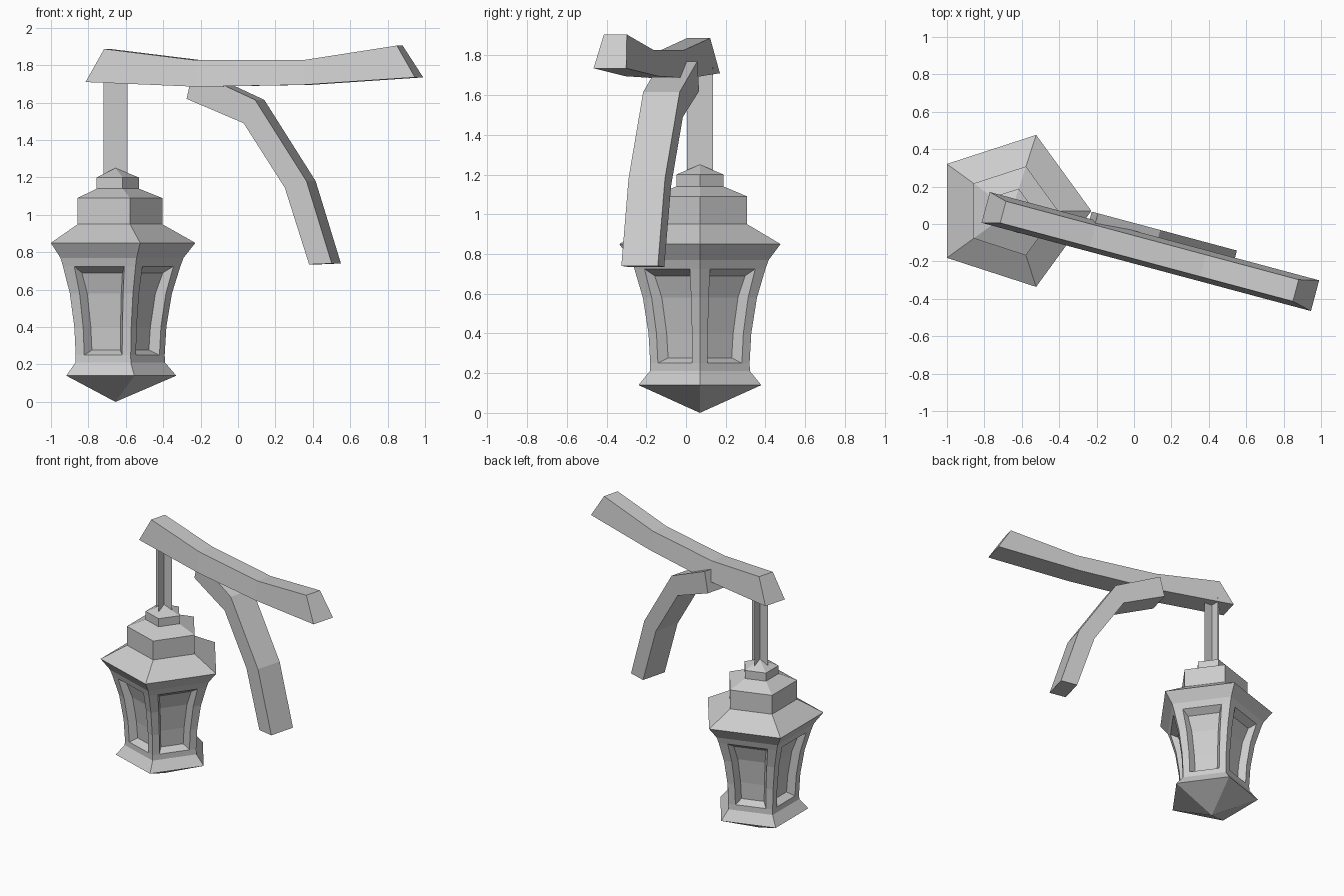
import bpy, bmesh, math
from mathutils import Vector

if "Cube" in bpy.data.objects:
    bpy.data.objects.remove(bpy.data.objects["Cube"])

CENTER = Vector((-0.655, 0.07, 0))     # lantern axis
ANGLE = math.radians(-15)              # heading of the timber
DIRS = [Vector((math.cos(k * math.tau / 5), math.sin(k * math.tau / 5), 0)) for k in range(5)]


def finish(name, bm, solid=True):
    bmesh.ops.remove_doubles(bm, verts=bm.verts, dist=0.0005)
    if solid:
        bmesh.ops.recalc_face_normals(bm, faces=bm.faces)
    me = bpy.data.meshes.new(name)
    bm.to_mesh(me)
    bm.free()
    bpy.context.collection.objects.link(bpy.data.objects.new(name, me))


def face(bm, *pts):
    bm.faces.new([bm.verts.new(p) for p in pts])


def ring_point(k, r, z):
    return CENTER + DIRS[k % 5] * r + Vector((0, 0, z))


def lathe(bm, profile):
    """Five-sided loft through (radius, height) rows; radius 0 makes a tip."""
    for (r0, z0), (r1, z1) in zip(profile, profile[1:]):
        for k in range(5):
            pts = [ring_point(k, r0, z0)]
            if r0:
                pts.append(ring_point(k + 1, r0, z0))
            pts.append(ring_point(k + 1, r1, z1))
            if r1:
                pts.append(ring_point(k, r1, z1))
            face(bm, *pts)


def timber(name, bottom, top, w_bottom, w_top, shift=0):
    """Bent four-sided timber; bottom/top are (x, z) edge points in the timber plane."""
    side = Vector((-math.sin(ANGLE), math.cos(ANGLE), 0))

    def pt(p, off):
        return Vector((p[0], -0.148 + (p[0] - 0.09) * math.tan(ANGLE), p[1])) + side * (off + shift)

    bm = bmesh.new()
    rings = [[bm.verts.new(v) for v in (pt(b, -w_bottom), pt(b, w_bottom), pt(t, w_top), pt(t, -w_top))]
             for b, t in zip(bottom, top)]
    for a, b in zip(rings, rings[1:]):
        for i in range(4):
            j = (i + 1) % 4
            bm.faces.new((a[i], a[j], b[j], b[i]))
    bm.faces.new(rings[0])
    bm.faces.new(rings[-1])
    finish(name, bm)


# Lantern: pointed base, flared roof and finial around the windowed body
bm = bmesh.new()
lathe(bm, [(0, 0), (0.325, 0.14), (0.265, 0.21)])
lathe(bm, [(0.364, 0.77), (0.427, 0.85), (0.25, 0.95), (0.25, 1.09),
           (0.125, 1.14), (0.125, 1.20), (0, 1.25)])

# Body: five curved sides, each with a recessed bevelled window
rows = [(0.265, 0.21), (0.263, 0.25), (0.272, 0.40), (0.302, 0.58), (0.347, 0.725), (0.364, 0.77)]
MARGIN, DEPTH, BEVEL = 0.155, 0.05, 0.027
for k in range(5):
    normal = (DIRS[k] + DIRS[(k + 1) % 5]).normalized()
    grid = []
    for r, z in rows:
        a, b = ring_point(k, r, z), ring_point(k + 1, r, z)
        grid.append([a, a.lerp(b, MARGIN), a.lerp(b, 1 - MARGIN), b])
    for lo, hi in zip(grid, grid[1:]):
        for c in (0, 2):
            face(bm, lo[c], lo[c + 1], hi[c + 1], hi[c])
    for i in (0, 4):
        face(bm, grid[i][1], grid[i][2], grid[i + 1][2], grid[i + 1][1])
    pane = []
    for i in range(1, 5):
        l, r = grid[i][1], grid[i][2]
        lift = Vector((0, 0, {1: BEVEL, 4: -0.035}.get(i, 0)))
        inward = (r - l).normalized() * BEVEL
        pane.append((l + inward - normal * DEPTH + lift, r - inward - normal * DEPTH + lift))
    for i in range(3):
        p, q, g, h = pane[i], pane[i + 1], grid[i + 1], grid[i + 2]
        face(bm, p[0], p[1], q[1], q[0])
        face(bm, g[1], p[0], q[0], h[1])
        face(bm, p[1], g[2], h[2], q[1])
    face(bm, grid[1][1], grid[1][2], pane[0][1], pane[0][0])
    face(bm, pane[3][0], pane[3][1], grid[4][2], grid[4][1])
finish("lantern", bm)

# Hanger: two crossed flat strips
bm = bmesh.new()
for d in (Vector((0.065, 0, 0)), Vector((0, 0.065, 0))):
    lo, hi = CENTER + Vector((0, 0, 1.21)), CENTER + Vector((0, 0, 1.74))
    face(bm, lo - d, lo + d, hi + d, hi - d)
finish("hanger", bm, solid=False)

# Top beam
timber("beam",
       [(-0.793, 1.71), (-0.20, 1.685), (0.37, 1.695), (0.968, 1.735)],
       [(-0.70, 1.887), (-0.22, 1.828), (0.37, 1.828), (0.865, 1.905)],
       0.085, 0.06)

# Curved brace below the beam
timber("brace",
       [(-0.258, 1.62), (0.047, 1.49), (0.267, 1.145), (0.397, 0.735)],
       [(-0.225, 1.77), (0.108, 1.615), (0.383, 1.18), (0.518, 0.74)],
       0.095, 0.095, 0.03)
